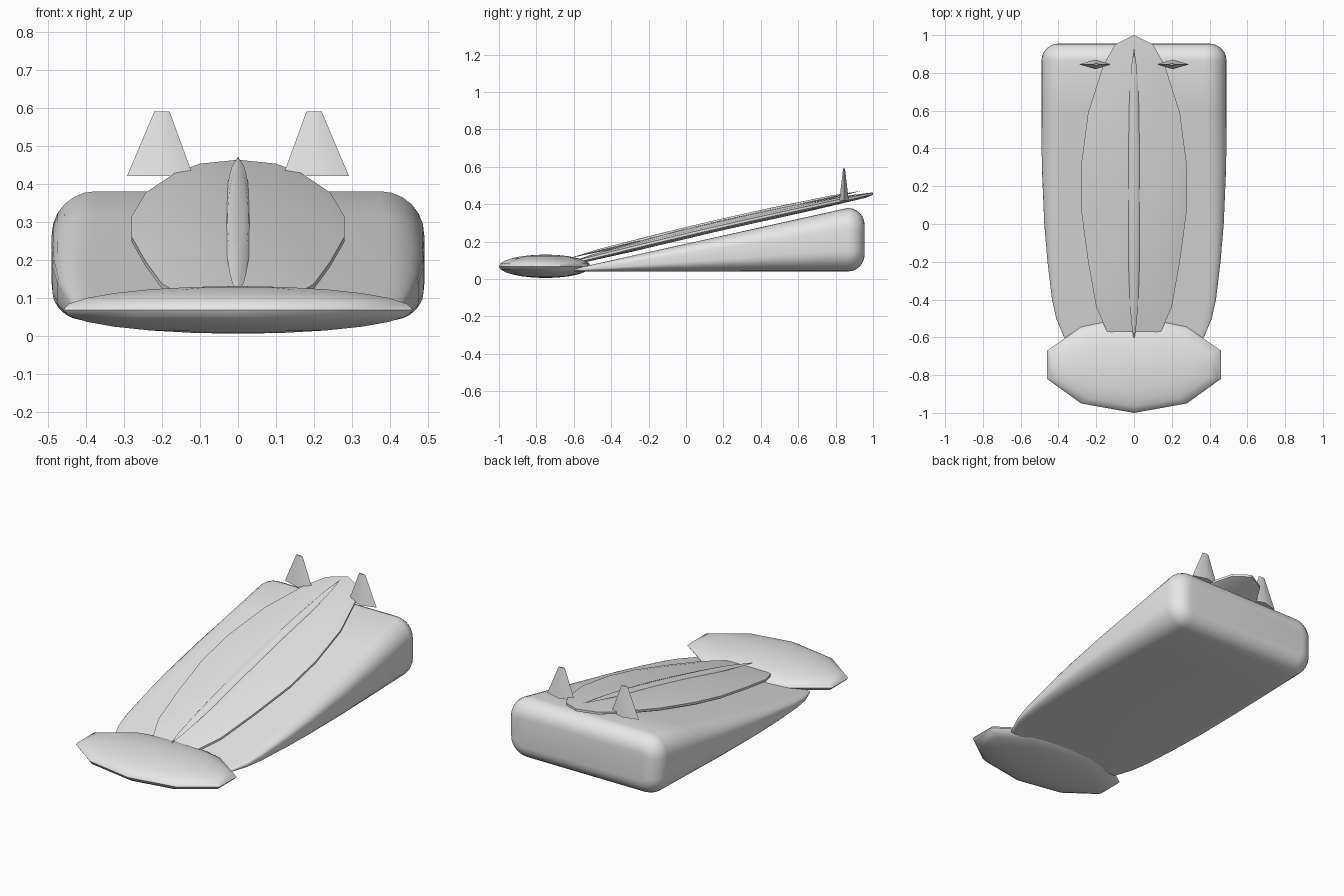
import bpy, bmesh, math

cube = bpy.data.objects.get("Cube")
if cube:
    bpy.data.objects.remove(cube, do_unlink=True)

grey = bpy.data.materials.new("light_grey")
grey.use_nodes = True
grey.diffuse_color = (0.8, 0.8, 0.8, 1)
grey.node_tree.nodes["Principled BSDF"].inputs["Base Color"].default_value = (0.8, 0.8, 0.8, 1)


def loft(name, rings, angle=40):
    """Skin a stack of equal-length rings and cap both ends."""
    bm = bmesh.new()
    rows = [[bm.verts.new(p) for p in ring] for ring in rings]
    n = len(rows[0])
    for a, b in zip(rows, rows[1:]):
        for i in range(n):
            j = (i + 1) % n
            bm.faces.new((a[i], a[j], b[j], b[i]))
    bm.faces.new(rows[0])
    bm.faces.new(rows[-1])
    bmesh.ops.recalc_face_normals(bm, faces=bm.faces)
    mesh = bpy.data.meshes.new(name)
    bm.to_mesh(mesh)
    bm.free()
    mesh.materials.append(grey)
    obj = bpy.data.objects.new(name, mesh)
    bpy.context.collection.objects.link(obj)
    bpy.ops.object.select_all(action='DESELECT')
    obj.select_set(True)
    bpy.context.view_layer.objects.active = obj
    bpy.ops.object.shade_smooth_by_angle(angle=math.radians(angle))
    return obj


def mirrored(half):
    """Half outline from front tip to rear tip, closed on the other side."""
    return half + [(-x, y) for x, y in half[-2:0:-1]]


def lens(name, half, centre_y, profile, height):
    """Scaled copies of an outline, stacked as (scale, z offset)."""
    outline = mirrored(half)
    rings = []
    for t, dz in profile:
        ring = []
        for x, y in outline:
            yy = centre_y + (y - centre_y) * t
            ring.append((x * t, yy, height(yy) + dz))
        rings.append(ring)
    return loft(name, rings)


# Wedge body: rounded rectangular sections, growing towards the back
def section(y, w, z0, z1, rx, rz, steps=6):
    ring = []
    for k, (sx, sz) in enumerate(((1, 1), (-1, 1), (-1, -1), (1, -1))):
        cx = sx * (w - rx)
        cz = z1 - rz if sz > 0 else z0 + rz
        for s in range(steps + 1):
            a = math.pi / 2 * (k + s / steps)
            ring.append((cx + rx * math.cos(a), y, cz + rz * math.sin(a)))
    return ring


BASE, TOP, BACK, ROUND = 0.04, 0.38, 0.955, 0.09
sections = []
for y, w in ((-0.6, 0.37), (-0.5, 0.412), (-0.4, 0.434), (-0.2, 0.458),
             (0, 0.475), (0.3, 0.488), (0.6, 0.49)):
    z1 = 0.055 + (TOP - 0.055) * (y + 0.6) / 1.465
    rz = (z1 - BASE) * 0.34
    sections.append(section(y, w, BASE, z1, min(0.11, 0.03 + rz), rz))
for i in range(7):
    a = math.pi / 2 * i / 6
    inset = ROUND * (1 - math.cos(a))
    r = 0.115 - inset
    sections.append(section(BACK - ROUND + ROUND * math.sin(a), 0.49 - inset,
                            BASE + inset, TOP - inset, r, r))
loft("wedge_body", sections)

# Lens-shaped nose
dome = [(math.cos(a), math.sin(a) * 0.0625)
        for a in (math.radians(d) for d in (0, 15, 30, 45, 60, 75, 88))]
lens("nose", [(0, -1), (0.28, -0.95), (0.46, -0.82), (0.46, -0.67),
              (0.28, -0.545), (0.17, -0.52), (0, -0.51)], -0.75,
     [(t, -z) for t, z in dome[:0:-1]] + dome, lambda y: 0.068)


# Tilted, slightly bowed board on top
def bow(y):
    return 0.24 + 0.235 * y - 0.015 * y * y


lens("board", [(0, -0.615), (0.13, -0.6), (0.2, -0.44), (0.243, -0.2),
               (0.28, 0.075), (0.28, 0.31), (0.243, 0.59), (0.163, 0.84),
               (0.1, 0.95), (0, 1)], 0.19,
     [(0.03, -0.025), (0.6, -0.025), (0.95, -0.018), (1, -0.01), (1, 0.003),
      (0.85, 0.013), (0.5, 0.025), (0.25, 0.029), (0.03, 0.03)], bow)

# Narrow centre ridge along the board
ridge = []
for i in range(15):
    u = -1 + 2 * i / 14
    ridge.append((0.034 * (1 - u * u) ** 0.6, 0.155 + 0.78 * u))
lens("centre_ridge", ridge, 0.155,
     [(0.05, 0.012), (0.7, 0.014), (1, 0.024), (0.8, 0.033),
      (0.4, 0.037), (0.05, 0.038)], bow)

# Pair of tapered rear fins with a diamond plan
for side, label in ((1, "left"), (-1, "right")):
    fin = []
    for z, cx, w, d in ((0.42, 0.205, 0.087, 0.025), (0.59, 0.2, 0.02, 0.005)):
        fin.append([(side * cx + dx, 0.845 + dy, z)
                    for dx, dy in ((w, 0), (0, d), (-w, 0), (0, -d))])
    loft(label + "_fin", fin)
